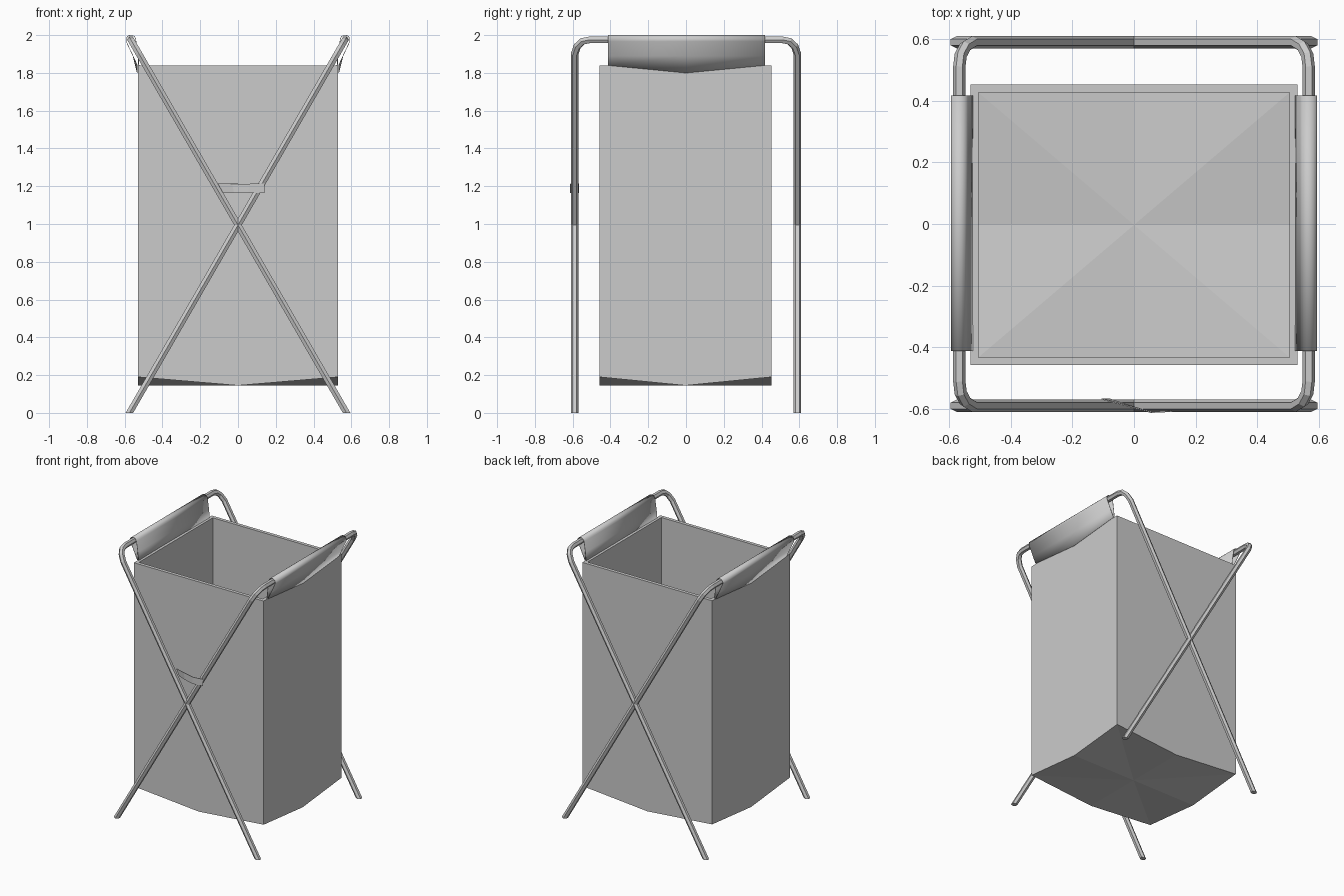
import bpy, bmesh, math
from mathutils import Vector

if "Cube" in bpy.data.objects:
    bpy.data.objects.remove(bpy.data.objects["Cube"])


def finish(bm, name, thickness=0.0, smooth=False, offset=-1):
    bmesh.ops.recalc_face_normals(bm, faces=bm.faces)
    me = bpy.data.meshes.new(name)
    bm.to_mesh(me)
    bm.free()
    ob = bpy.data.objects.new(name, me)
    bpy.context.collection.objects.link(ob)
    if thickness:
        mod = ob.modifiers.new("thickness", 'SOLIDIFY')
        mod.thickness = thickness
        mod.offset = offset
    if smooth:
        bpy.context.view_layer.objects.active = ob
        ob.select_set(True)
        bpy.ops.object.shade_smooth_by_angle(angle=math.radians(40))
        ob.select_set(False)
    return ob


def grid(bm, rows):
    # Bridge consecutive rows of points with quads
    vs = [[bm.verts.new(p) for p in r] for r in rows]
    for a, b in zip(vs, vs[1:]):
        for i in range(len(a) - 1):
            bm.faces.new((a[i], a[i + 1], b[i + 1], b[i]))


# Crossed U-shaped tube frames: hexagonal tube swept along a tilted plane
def tube_frame(name, side):
    half = [(-0.59, 0), (-0.59, 1.90), (-0.575, 1.942), (-0.548, 1.967), (-0.51, 1.975)]
    path = half + [(-y, z) for y, z in reversed(half)]
    pts = [Vector((side * (-0.575 + z * 1.142 / 1.975), y, z)) for y, z in path]
    yaxis = Vector((0, 1, 0))
    up = (pts[1] - pts[0]).normalized()
    n = up.cross(yaxis).normalized()
    bm = bmesh.new()
    rings = []
    for i, p in enumerate(pts):
        a = (p - pts[i - 1]).normalized() if i else up
        b = (pts[i + 1] - p).normalized() if i < len(pts) - 1 else -up
        t = (a + b).normalized()
        w = t.cross(n) / max(t.dot(a), 0.5)
        ring = []
        for k in range(6):
            ang = math.radians(60 * k)
            q = p + 0.02 * (math.cos(ang) * w + math.sin(ang) * n)
            if i in (0, len(pts) - 1):      # feet cut level with the floor
                q -= up * (q.z / up.z)
            ring.append(bm.verts.new(q))
        rings.append(ring)
    for r, s in zip(rings, rings[1:]):
        for k in range(6):
            bm.faces.new((r[k], r[(k + 1) % 6], s[(k + 1) % 6], s[k]))
    bm.faces.new(rings[0])
    bm.faces.new(rings[-1])
    finish(bm, name)


tube_frame("frame_right_handle", 1)
tube_frame("frame_left_handle", -1)

# Open-topped fabric bag with a sagging bottom
X, Y, CY, TOP = 0.53, 0.455, -0.003, 1.84
bm = bmesh.new()
loop = [(-1, -1), (0, -1), (1, -1), (1, 0), (1, 1), (0, 1), (-1, 1), (-1, 0)]
top = [bm.verts.new((X * x, Y * y + CY, TOP)) for x, y in loop]
low = [bm.verts.new((X * x, Y * y + CY, 0.19 if x and y else 0.145)) for x, y in loop]
mid = bm.verts.new((0, CY, 0.145))
for i in range(8):
    j = (i + 1) % 8
    bm.faces.new((top[i], low[i], low[j], top[j]))
    bm.faces.new((low[i], mid, low[j]))
bag = finish(bm, "fabric_bag", 0.025)
bag.modifiers["thickness"].use_even_offset = True
# Keep the walls facing outwards so the thickness grows inwards
if bag.data.polygons[0].normal.y > 0:
    bag.data.flip_normals()

# Fabric sleeves hanging the bag from the handles
for name, s in (("right_sleeve", 1), ("left_sleeve", -1)):
    rows = []
    for y, dip in ((-0.412, 0), (0.0, 0.04), (0.417, 0)):
        prof = [(0.533, TOP - dip), (0.556, 1.89)]
        for k in range(9):
            a = math.radians(-15 + 190 * k / 8)
            prof.append((0.567 + 0.026 * math.cos(a), 1.974 + 0.026 * math.sin(a)))
        prof += [(0.530, 1.90), (0.524, TOP - dip)]
        rows.append([(s * x, y, z) for x, z in prof])
    bm = bmesh.new()
    grid(bm, rows)
    finish(bm, name, 0.003, True, 0)

# Front strap that limits how far the frame opens
bm = bmesh.new()
upper = [(-0.105, -0.568, 1.215), (-0.03, -0.588, 1.213), (0.06, -0.611, 1.213), (0.14, -0.607, 1.215)]
lower = [(-0.08, -0.568, 1.165), (-0.02, -0.588, 1.163), (0.055, -0.611, 1.163), (0.14, -0.607, 1.165)]
grid(bm, [upper, lower])
finish(bm, "front_strap", 0.004, False, 0)
